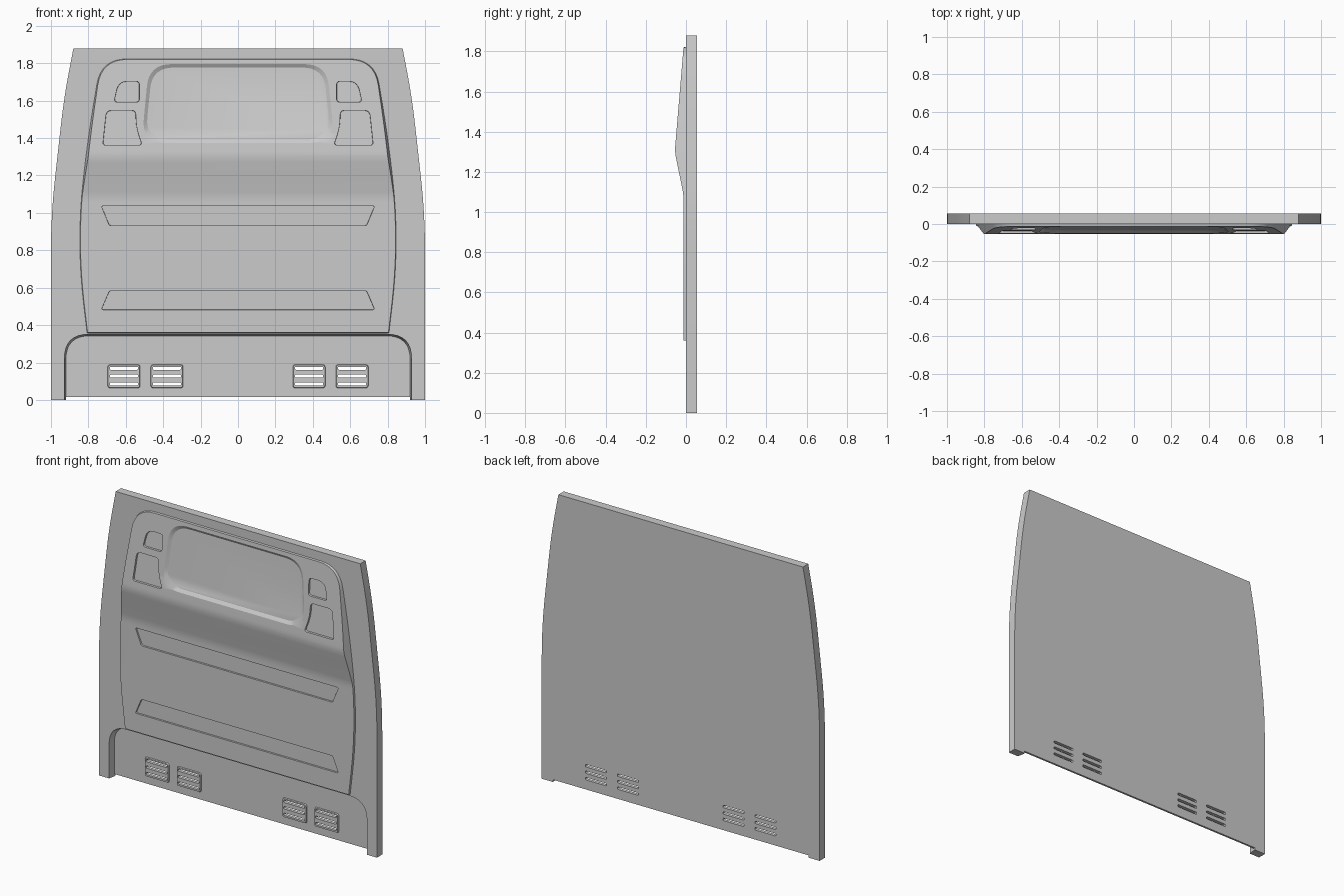
import bpy, bmesh
from mathutils import Vector

if "Cube" in bpy.data.objects:
    bpy.data.objects.remove(bpy.data.objects["Cube"])


def rounded(corners, n=8):
    """Closed 2D outline from (a, b, radius) corners."""
    out = []
    for i, (a, b, r) in enumerate(corners):
        p = Vector((a, b))
        if r == 0:
            out.append(p)
            continue
        before = Vector(corners[i - 1][:2]) - p
        after = Vector(corners[(i + 1) % len(corners)][:2]) - p
        s, e = p + before.normalized() * r, p + after.normalized() * r
        for k in range(n + 1):
            t = k / n
            out.append(s * (1 - t) ** 2 + p * 2 * t * (1 - t) + e * t * t)
    return out


def mirrored(half):
    return half + [(-x, z, r) for x, z, r in reversed(half)]


def box(x0, x1, z0, z1, r=0):
    return [(x0, z0, r), (x1, z0, r), (x1, z1, r), (x0, z1, r)]


def loft(name, rings):
    bm = bmesh.new()
    a, b = [[bm.verts.new(p) for p in ring] for ring in rings]
    bm.faces.new(a)
    bm.faces.new(b)
    for i in range(len(a)):
        bm.faces.new((a[i - 1], a[i], b[i], b[i - 1]))
    bmesh.ops.recalc_face_normals(bm, faces=bm.faces)
    if bm.calc_volume(signed=True) < 0:
        bmesh.ops.reverse_faces(bm, faces=bm.faces)
    me = bpy.data.meshes.new(name)
    bm.to_mesh(me)
    bm.free()
    ob = bpy.data.objects.new(name, me)
    bpy.context.collection.objects.link(ob)
    return ob


def prism(name, corners, front, back, front_in=0, back_in=0):
    """Outline in xz between two depths (number or function of z), ends may be inset."""
    pts = rounded(corners)
    lo = Vector((min(p.x for p in pts), min(p.y for p in pts)))
    hi = Vector((max(p.x for p in pts), max(p.y for p in pts)))
    mid, size = (lo + hi) / 2, hi - lo

    def ring(depth, inset):
        res = []
        for p in pts:
            x = mid.x + (p.x - mid.x) * (1 - 2 * inset / size.x)
            z = mid.y + (p.y - mid.y) * (1 - 2 * inset / size.y)
            res.append((x, depth(z) if callable(depth) else depth, z))
        return res
    return loft(name, [ring(front, front_in), ring(back, back_in)])


def combine(target, tool, op='DIFFERENCE'):
    mod = target.modifiers.new(op.lower(), 'BOOLEAN')
    mod.object, mod.operation, mod.solver = tool, op, 'EXACT'
    bpy.context.view_layer.objects.active = target
    bpy.ops.object.modifier_apply(modifier=mod.name)
    bpy.data.objects.remove(tool)


def slope(offset):
    """Depth of the upper leaning face, pushed in by offset."""
    return lambda z: -0.055 + (z - 1.3) * 0.0825 + offset


# Main slab with tapering shoulders
panel = prism("bulkhead_panel", mirrored(
    [(1, 0, 0), (1, .99, .2), (.93, 1.62, .15), (.88, 1.88, 0)]), 0, 0.055)

# Lower recess and the notch between the feet
combine(panel, prism("recess_cut", mirrored(
    [(.93, -.3, 0), (.93, .353, .13)]), -0.01, 0.042, 0, 0.01))
combine(panel, prism("notch_cut", box(-.92, .92, -.1, .015), -0.1, 0.1))

# Raised centre panel: side profile trimmed to the rounded outline
profile = rounded([(.01, .2, 0), (-.012, .2, 0), (-.012, 1.085, .03), (-.056, 1.3, .03),
                   (slope(0)(1.95), 1.95, 0), (.01, 1.95, 0)], 5)
raised = loft("raised_panel", [[(x, y, z) for y, z in profile] for x in (-.95, .95)])
combine(raised, prism("outline_trim", mirrored(
    [(.81, .356, 0), (.868, .85, .34), (.805, 1.4, .18), (.735, 1.826, .14)]),
    -0.075, 0.013, 0.02, 0), 'INTERSECT')

# Window recess
combine(raised, prism("window_cut", mirrored(
    [(.515, 1.375, .13), (.475, 1.795, .12)]), slope(-.008), slope(.012), -.012, .018))

# Small and large corner pockets on both sides
pockets = [
    [(.525, 1.59, .02), (.665, 1.59, .02), (.64, 1.705, .05), (.525, 1.705, .02)],
    [(.51, 1.36, .02), (.725, 1.36, .015), (.705, 1.55, .03), (.545, 1.55, .025),
     (.545, 1.46, .06)],
]
for pocket in pockets:
    for s in (-1, 1):
        combine(raised, prism("pocket_cut", [(s * x, z, r) for x, z, r in pocket],
                              slope(-.02), slope(.012), 0, .003))

# Two long trapezoid recesses
for wide, narrow in ((1.04, .93), (.48, .585)):
    combine(raised, prism("rib_cut", mirrored(
        [(.69, narrow, .01), (.733, wide, .012)]), -.03, -.002, 0, .003))
combine(panel, raised, 'UNION')

# Vent frames with three through slots each
for s, side in ((-1, "left"), (1, "right")):
    for cx, place in ((.38, "inner"), (.61, "outer")):
        x = s * cx
        frame = prism(f"vent_frame_{side}_{place}", box(x - .088, x + .088, .062, .19, .015),
                      .034, .046, .004, 0)
        for z in (.085, .127, .169):
            for part in (frame, panel):
                combine(part, prism("slot_cut", box(x - .075, x + .075, z - .008, z + .008, .006),
                                    0.02, 0.1))

# Smooth the curved walls, keep edges crisp
for ob in bpy.context.collection.objects:
    ob.select_set(True)
    bpy.context.view_layer.objects.active = ob
bpy.ops.object.shade_smooth_by_angle(angle=0.5)
